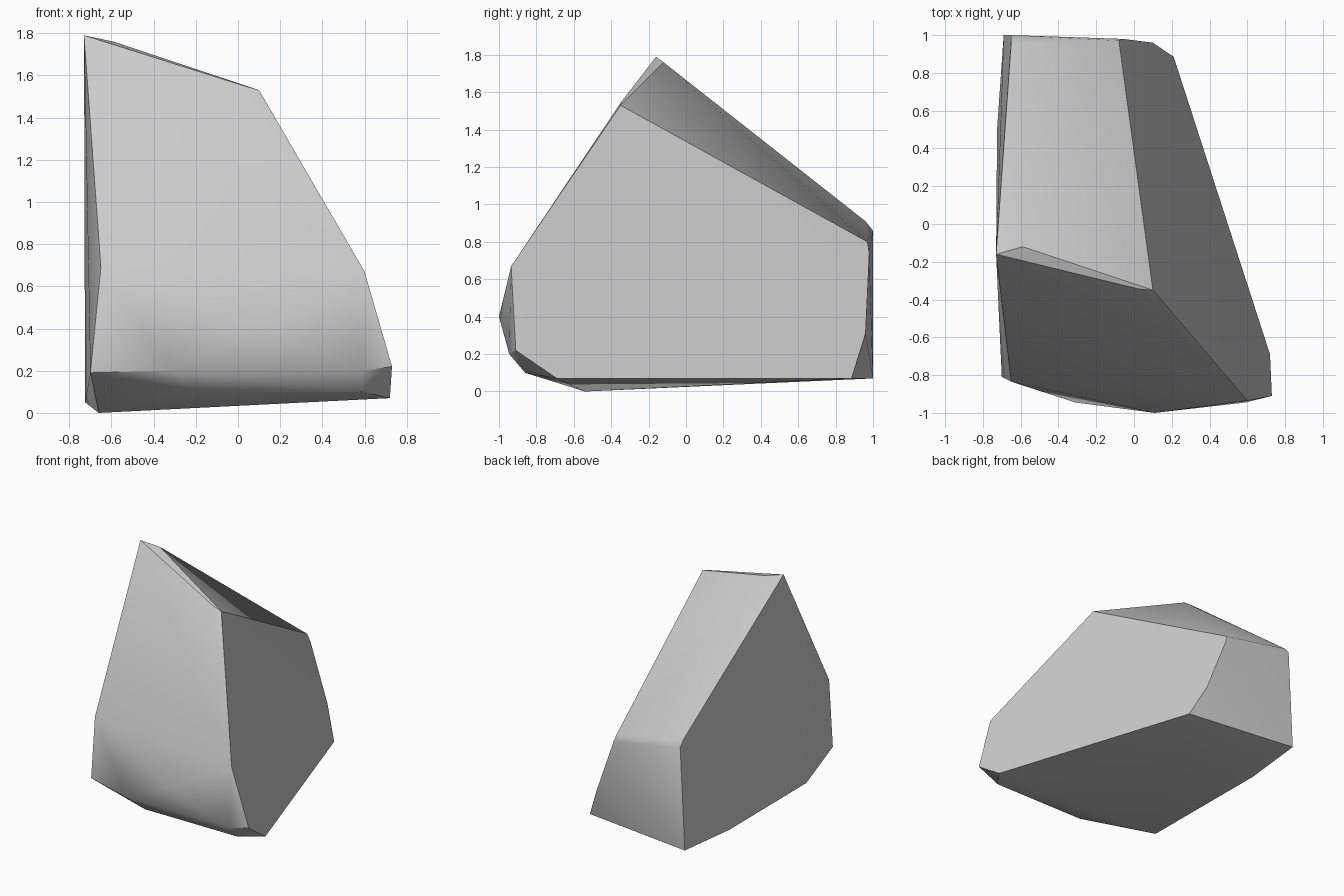
import bpy
import bmesh
import math

default_cube = bpy.data.objects.get("Cube")
if default_cube:
    bpy.data.objects.remove(default_cube, do_unlink=True)


def make_material(name, colour):
    material = bpy.data.materials.new(name)
    material.use_nodes = True
    material.diffuse_color = colour
    material.node_tree.nodes["Principled BSDF"].inputs["Base Color"].default_value = colour
    return material


def make_hull(name, corner_groups, material):
    """Wrap a convex shell around the corners and shade it with sharp ridges."""
    bm = bmesh.new()
    for group in corner_groups:
        for corner in group:
            bm.verts.new(corner)
    hull = bmesh.ops.convex_hull(bm, input=bm.verts[:])
    unused = set(hull["geom_interior"]) | set(hull["geom_unused"])
    bmesh.ops.delete(bm, geom=[v for v in unused if isinstance(v, bmesh.types.BMVert)],
                     context="VERTS")
    # Merge nearly coplanar triangles into clean facets
    bmesh.ops.dissolve_limit(bm, angle_limit=math.radians(1), verts=bm.verts[:], edges=bm.edges[:])
    bmesh.ops.recalc_face_normals(bm, faces=bm.faces[:])
    mesh = bpy.data.meshes.new(name)
    bm.to_mesh(mesh)
    bm.free()
    mesh.materials.append(material)
    rock = bpy.data.objects.new(name, mesh)
    bpy.context.collection.objects.link(rock)
    bpy.ops.object.select_all(action="DESELECT")
    rock.select_set(True)
    bpy.context.view_layer.objects.active = rock
    bpy.ops.object.shade_smooth_by_angle(angle=math.radians(30))
    return rock


# Leaning crest, from the peak down to the shoulder
crest = [(-.73, -.16, 1.79), (-.59, -.12, 1.76), (.03, -.345, 1.55), (.1, -.35, 1.53)]
# Bulging front, then the chamfer under it
front = [(-.65, -.835, .69), (.6, -.935, .67), (.11, -1, .4),
         (-.7, -.81, .19), (-.31, -.945, .2), (.59, -.945, .2), (.73, -.91, .22)]
chamfer = [(-.2, -.86, .1), (.59, -.86, .1)]
# Tilted underside
base = [(-.66, -.54, 0), (.72, -.69, .07), (.21, .885, .07), (-.69, 1, .07), (-.725, .5, .05)]
# Back wall with a worn upper edge
back = [(.1, .96, .31), (-.06, .98, .74), (-.08, .97, .8), (-.65, 1, .86), (-.65, .96, .91)]

stone_grey = make_material("stone grey", (.6, .6, .6, 1))
make_hull("boulder", (crest, front, chamfer, base, back), stone_grey)
